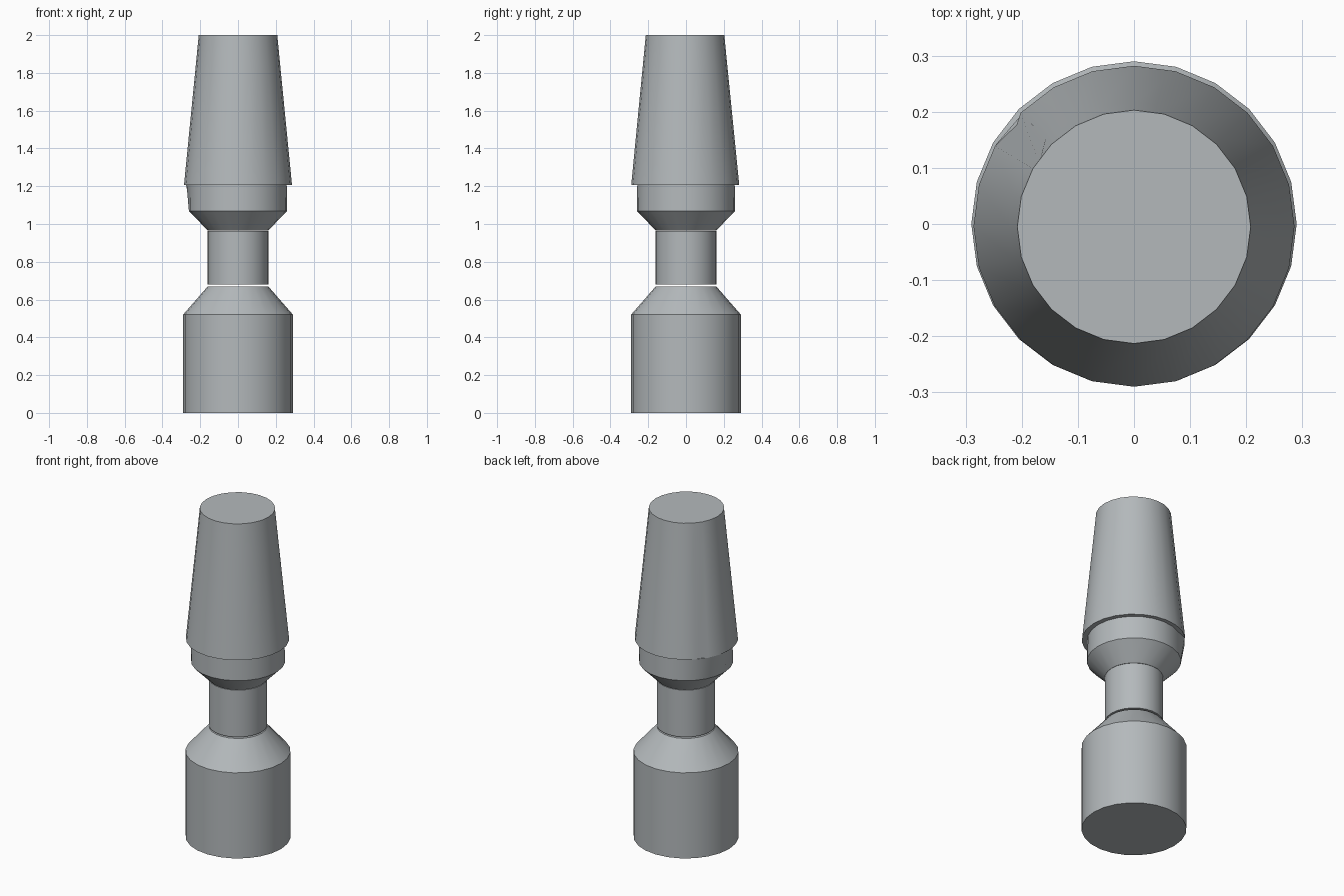
import bpy, bmesh
from math import sin, cos, radians

if "Cube" in bpy.data.objects:
    bpy.data.objects.remove(bpy.data.objects["Cube"])

STEPS = [i * 15 for i in range(24)]

# Mid grey with a slight blue tint
GREY = bpy.data.materials.new("grey")
GREY.diffuse_color = (0.455, 0.485, 0.50, 1)
GREY.use_nodes = True
GREY.node_tree.nodes["Principled BSDF"].inputs["Base Color"].default_value = GREY.diffuse_color


def loft(name, rings, smooth=25):
    """Skin rings of points (equal counts) and cap both ends."""
    bm = bmesh.new()
    loops = [[bm.verts.new(p) for p in ring] for ring in rings]
    n = len(loops[0])
    for a, b in zip(loops, loops[1:]):
        for i in range(n):
            j = (i + 1) % n
            bm.faces.new((a[i], a[j], b[j], b[i]))
    bm.faces.new(loops[0][::-1])
    bm.faces.new(loops[-1])
    bmesh.ops.recalc_face_normals(bm, faces=bm.faces)
    mesh = bpy.data.meshes.new(name)
    bm.to_mesh(mesh)
    bm.free()
    mesh.materials.append(GREY)
    ob = bpy.data.objects.new(name, mesh)
    bpy.context.collection.objects.link(ob)
    bpy.ops.object.select_all(action='DESELECT')
    ob.select_set(True)
    bpy.context.view_layer.objects.active = ob
    bpy.ops.object.shade_smooth_by_angle(angle=radians(smooth))
    return ob


def ring(r, z, cy=0.0, special=None):
    """24-sided ring; special maps an angle to a different radius."""
    special = special or {}
    return [(special.get(a, r) * cos(radians(a)),
             special.get(a, r) * sin(radians(a)) + cy, z) for a in STEPS]


def grooved_ring(r, z, cy, angle, depth):
    """Ring with one extra point between 135 and 150 degrees, pushed inward."""
    pts = ring(r, z, cy)
    rr = r * cos(radians(7.5)) / cos(radians(angle - 142.5)) - depth
    pts.insert(10, (rr * cos(radians(angle)), rr * sin(radians(angle)) + cy, z))
    return pts


# Base cylinder with sloping shoulder
loft("base", [ring(0.29, 0), ring(0.29, 0.521), ring(0.16, 0.67)])

# Narrow neck, separated from its neighbours by thin gaps
loft("neck", [ring(0.161, 0.679), ring(0.161, 0.964)])

# Flared collar, its band bulging out at the back left
loft("collar", [ring(0.16, 0.966), ring(0.26, 1.068),
                ring(0.258, 1.206, 0, {135: 0.28, 150: 0.284, 165: 0.284, 180: 0.272})])

# Tapered head with a shallow groove at the back left
loft("head", [grooved_ring(0.286, 1.206, -0.004, 139, 0.008),
              grooved_ring(0.2225, 1.85, -0.005, 144, 0.006),
              grooved_ring(0.208, 2.0, -0.005, 144, 0.0)], smooth=60)
